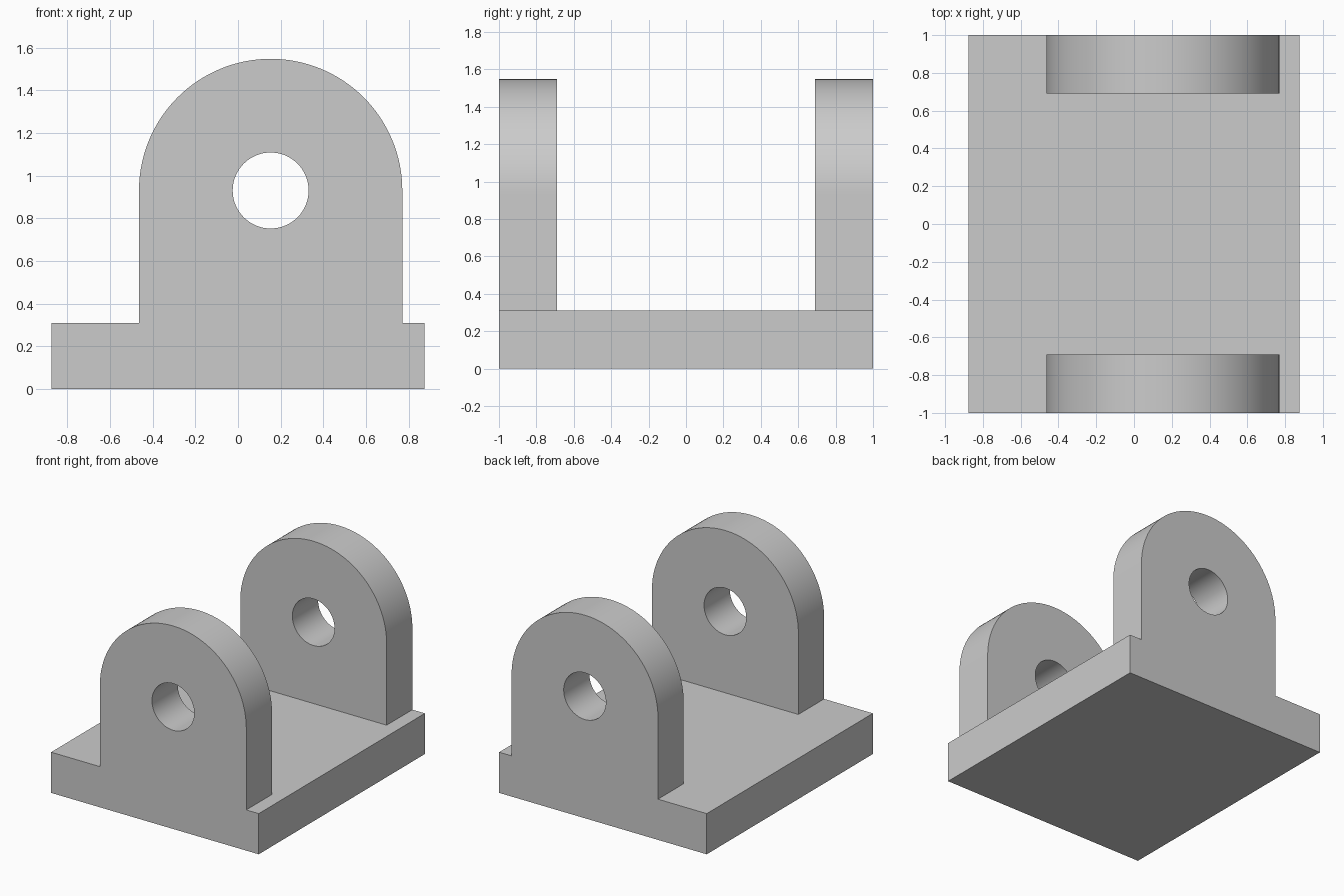
import bpy
import bmesh
import math

cube = bpy.data.objects.get("Cube")
if cube:
    bpy.data.objects.remove(cube, do_unlink=True)

HALF_WIDTH, HALF_DEPTH, BASE_TOP = 0.875, 1.0, 0.31
LUG_X, PIVOT_Z, LUG_RADIUS, HOLE_RADIUS = 0.153, 0.93, 0.617, 0.178
LUG_THICKNESS = 0.31

grey = bpy.data.materials.new("plain grey")
grey.use_nodes = True
colour = (0.6, 0.6, 0.6, 1)
grey.diffuse_color = colour
grey.node_tree.nodes["Principled BSDF"].inputs["Base Color"].default_value = colour


def arc(radius, start, end, steps):
    """Points on an arc around the pivot, in x and z."""
    angles = [start + (end - start) * i / steps for i in range(steps + 1)]
    return [(LUG_X + radius * math.cos(a), PIVOT_Z + radius * math.sin(a)) for a in angles]


def extrude_profile(name, points, y_front, y_back):
    """Solid made by sweeping an x-z profile along y."""
    bm = bmesh.new()
    face = bm.faces.new([bm.verts.new((x, y_front, z)) for x, z in points])
    swept = bmesh.ops.extrude_face_region(bm, geom=[face])["geom"]
    verts = [v for v in swept if isinstance(v, bmesh.types.BMVert)]
    bmesh.ops.translate(bm, verts=verts, vec=(0, y_back - y_front, 0))
    bmesh.ops.recalc_face_normals(bm, faces=bm.faces[:])
    mesh = bpy.data.meshes.new(name)
    bm.to_mesh(mesh)
    bm.free()
    mesh.materials.append(grey)
    obj = bpy.data.objects.new(name, mesh)
    bpy.context.collection.objects.link(obj)
    return obj


def combine(target, tool, operation):
    """Apply a boolean and discard its tool."""
    mod = target.modifiers.new(operation.lower(), "BOOLEAN")
    mod.operation, mod.solver, mod.object = operation, "EXACT", tool
    bpy.context.view_layer.objects.active = target
    bpy.ops.object.modifier_apply(modifier=mod.name)
    bpy.data.objects.remove(tool, do_unlink=True)


# Base plate
bracket = extrude_profile(
    "clevis_bracket",
    [(-HALF_WIDTH, 0), (HALF_WIDTH, 0), (HALF_WIDTH, BASE_TOP), (-HALF_WIDTH, BASE_TOP)],
    -HALF_DEPTH, HALF_DEPTH)

# Round-topped lugs, sunk into the plate and flush with its ends
foot = BASE_TOP / 2
lug_profile = [(LUG_X - LUG_RADIUS, foot), (LUG_X + LUG_RADIUS, foot)]
lug_profile += arc(LUG_RADIUS, 0, math.pi, 64)
for name, side in (("front_lug", -1), ("back_lug", 1)):
    lug = extrude_profile(name, lug_profile,
                          side * HALF_DEPTH, side * (HALF_DEPTH - LUG_THICKNESS))
    combine(bracket, lug, "UNION")

# Pin hole through both lugs
pin = extrude_profile("pin_hole_cutter", arc(HOLE_RADIUS, 0, 2 * math.pi, 64)[:-1],
                      -HALF_DEPTH - 0.1, HALF_DEPTH + 0.1)
combine(bracket, pin, "DIFFERENCE")

# Merge coplanar faces, then smooth only the curved walls
bm = bmesh.new()
bm.from_mesh(bracket.data)
bmesh.ops.dissolve_limit(bm, angle_limit=math.radians(0.5),
                         verts=bm.verts[:], edges=bm.edges[:])
bm.to_mesh(bracket.data)
bm.free()
bpy.ops.object.select_all(action="DESELECT")
bracket.select_set(True)
bpy.context.view_layer.objects.active = bracket
bpy.ops.object.shade_smooth_by_angle(angle=math.radians(30))
